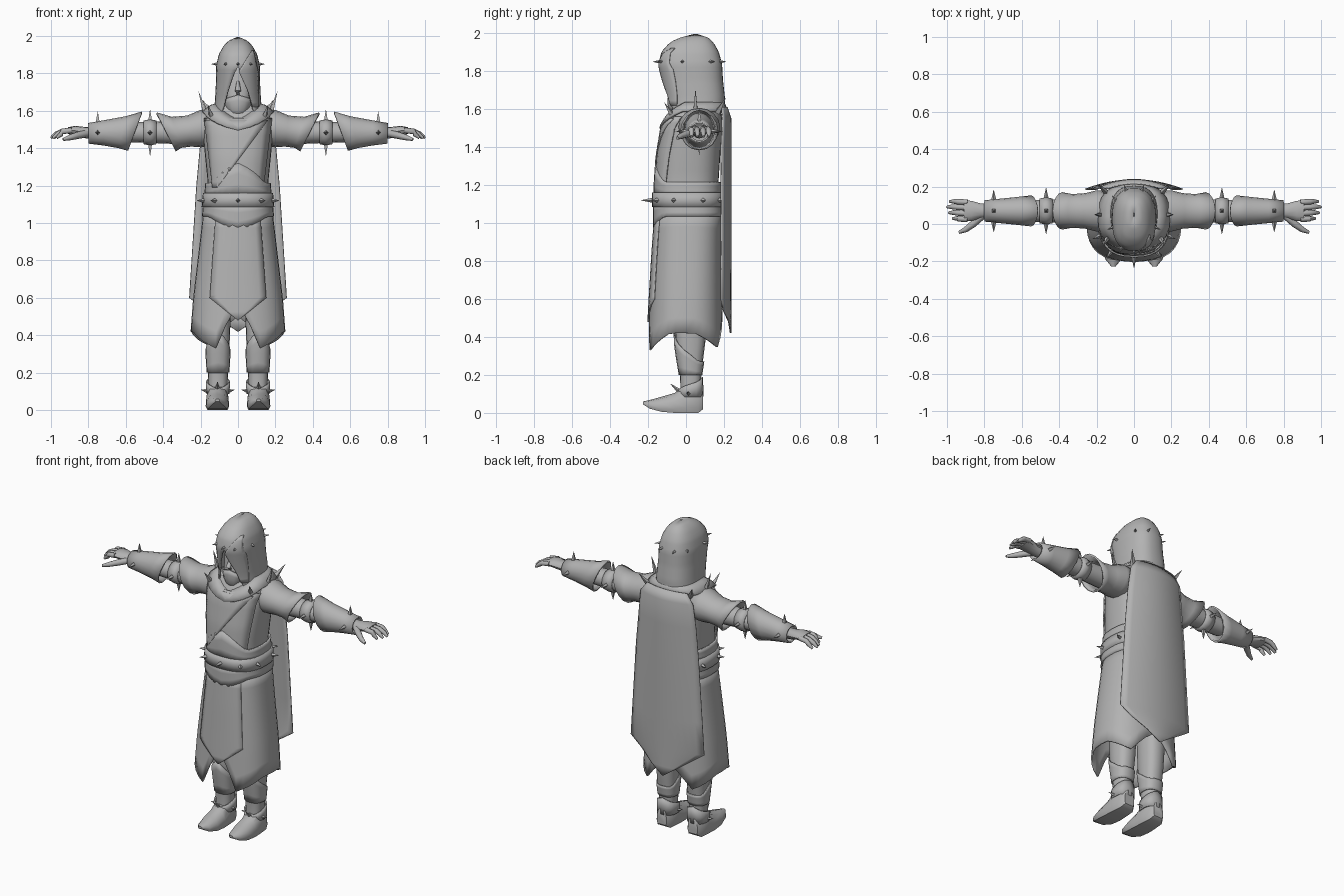
import bpy, bmesh, math
from mathutils import Vector

if "Cube" in bpy.data.objects:
    bpy.data.objects.remove(bpy.data.objects["Cube"])

mat = bpy.data.materials.new("cloth grey")
mat.diffuse_color = (0.45, 0.45, 0.45, 1)
mat.use_nodes = True
mat.node_tree.nodes["Principled BSDF"].inputs["Base Color"].default_value = mat.diffuse_color
P = 0.8                                   # squareness of body cross-sections


def interp(table, t):
    """Piecewise linear lookup in rows (key, value, value...)."""
    if t <= table[0][0]:
        return table[0][1:]
    for a, b in zip(table, table[1:]):
        if t <= b[0]:
            f = (t - a[0]) / (b[0] - a[0])
            return [u + (v - u) * f for u, v in zip(a[1:], b[1:])]
    return table[-1][1:]


def loft(name, rings, caps=False, thick=0, mirror=False, angle=35):
    bm = bmesh.new()
    vs = [[bm.verts.new(p) for p in r] for r in rings]
    for a, b in zip(vs, vs[1:]):
        for i in range(len(a) - 1):
            bm.faces.new((a[i], a[i + 1], b[i + 1], b[i]))
    if caps:
        bm.faces.new(vs[0][:-1])
        bm.faces.new(vs[-1][:-1])
    bmesh.ops.remove_doubles(bm, verts=bm.verts, dist=1e-4)
    bmesh.ops.dissolve_degenerate(bm, edges=bm.edges, dist=1e-5)
    bmesh.ops.recalc_face_normals(bm, faces=bm.faces)
    me = bpy.data.meshes.new(name)
    bm.to_mesh(me)
    bm.free()
    me.materials.append(mat)
    me.shade_smooth()
    me.set_sharp_from_angle(angle=math.radians(angle))
    ob = bpy.data.objects.new(name, me)
    bpy.context.collection.objects.link(ob)
    if thick:
        m = ob.modifiers.new("thickness", 'SOLIDIFY')
        m.thickness, m.offset = thick, 0
    if mirror:
        ob.modifiers.new("mirror", 'MIRROR')
    return ob


def spow(v):
    return math.copysign(abs(v) ** P, v)


def body_point(prof, deg, z, off=0, cx=0):
    """Point on a body profile; 0 degrees is the front, 90 is +x."""
    rx, yf, yb = interp(prof, z)
    a = math.radians(deg)
    return Vector((cx + (rx + off) * spow(math.sin(a)),
                   (yf + yb) / 2 - ((yb - yf) / 2 + off) * spow(math.cos(a)), z))


def shell(name, prof, low, high, off=0, rows=8, n=32, a0=lambda z: 0, cx=0, **kw):
    """Wrap a profile between two height rules given by angle from the front."""
    rings = []
    for j in range(rows + 1):
        ring = []
        for i in range(n + 1):
            d = 360 * i / n
            s = min(d, 360 - d)
            z = low(s) + (high(s) - low(s)) * j / rows
            o = a0(z)
            ring.append(body_point(prof, o + (360 - 2 * o) * i / n, z, off, cx))
        rings.append(ring)
    return loft(name, rings, **kw)


def patch(name, prof, rows, off, n=8, steps=12, thick=0.008):
    """Plate lying on the front of a profile; rows are (z, left x, right x)."""
    rings = []
    zs = sorted({r[0] for r in rows} | {rows[0][0] + (rows[-1][0] - rows[0][0]) * k / steps for k in range(steps)})
    for z in zs:
        l, r = interp(rows, z)
        rx, yf, yb = interp(prof, z)
        ring = []
        for i in range(n + 1):
            x = l + (r - l) * i / n
            k = max(0, 1 - min(1, abs(x) / (rx + off)) ** (2 / P)) ** (P / 2)
            ring.append((x, (yf + yb) / 2 - ((yb - yf) / 2 + off) * k, z))
        rings.append(ring)
    return loft(name, rings, thick=thick)


def arm(name, stations, yc=0.07, n=16, **kw):
    """Sleeve along x; stations are (x, z, half depth, half height, slant)."""
    return loft(name, [[(x + s * math.cos(t), yc + hy * math.sin(t), z + hz * math.cos(t))
                        for t in (2 * math.pi * i / n for i in range(n + 1))]
                       for x, z, hy, hz, s in stations], mirror=True, **kw)


def tube(name, pts, radii, n=8, mirror=True, angle=50):
    pts = [Vector(p) for p in pts]
    rings = []
    for k, (p, r) in enumerate(zip(pts, radii)):
        d = (pts[min(k + 1, len(pts) - 1)] - pts[max(k - 1, 0)]).normalized()
        u = d.orthogonal().normalized()
        if abs(d.z) < 0.9:
            u = d.cross(Vector((0, 0, 1))).normalized()
        w = d.cross(u)
        rings.append([p + r * (u * math.cos(t) + w * math.sin(t))
                      for t in (2 * math.pi * i / n for i in range(n + 1))])
    return loft(name, rings, caps=True, mirror=mirror, angle=angle)


def spike(name, base, direction, length, r=0.014, mirror=True):
    b, d = Vector(base), Vector(direction).normalized()
    tube(name, [b - d * 0.01, b + d * length * 0.2, b + d * length],
         [r, r * 0.75, 0.0006], n=4, mirror=mirror, angle=20)


# profiles: z, half width, front y, back y
TORSO = [(1.0, .178, -.155, .18), (1.2, .16, -.155, .17), (1.35, .175, -.145, .18),
         (1.5, .19, -.12, .19), (1.58, .185, -.09, .19), (1.63, .14, -.06, .17), (1.66, .08, -.02, .13)]
SKIRT = [(.33, .255, -.20, .19), (.6, .235, -.185, .185), (.85, .205, -.17, .18), (1.06, .18, -.155, .18)]
HOOD = [(1.58, .125, -.09, .2), (1.66, .118, -.10, .2), (1.75, .113, -.12, .19), (1.84, .112, -.14, .185),
        (1.9, .098, -.125, .168), (1.95, .07, -.08, .14), (1.98, .035, -.01, .105), (1.99, .003, .04, .06)]
LEG = [(.08, .05, -.03, .08), (.2, .053, -.03, .078), (.35, .062, -.055, .10), (.5, .068, -.06, .11), (.8, .075, -.07, .11)]

# body and robe
shell("torso", TORSO, lambda a: 1.0, lambda a: 1.66, rows=12, caps=True)
HEM = [(0, .57), (22.5, .33), (70, .42), (100, .42), (146, .345), (180, .5)]
shell("skirt", SKIRT, lambda a: interp(HEM, a)[0], lambda a: 1.06, rows=8, thick=.01)
patch("front_panel", SKIRT, [(.48, -.002, .002), (.6, -.15, .15), (1.02, -.12, .12)], .008)
shell("hip_wrap", TORSO, lambda a: 1.035 - .07 * max(0, 1 - a / 50), lambda a: 1.1, off=.012, rows=3, thick=.012)
shell("belt", TORSO, lambda a: 1.085, lambda a: 1.16, off=.016, rows=2, thick=.016)
shell("waist_wrap", TORSO, lambda a: 1.15, lambda a: 1.215 + .105 * max(0, 1 - a / 50), off=.01, rows=3, thick=.012)
patch("tabard", TORSO, [(1.19, -.135, .135), (1.56, -.18, .18)], .006)
patch("lapel", TORSO, [(1.19, -.135, -.11), (1.55, -.179, .16)], .012)
for a in (0, 35, 72, 110, 148):
    p = body_point(TORSO, a, 1.12, .024)
    c = Vector((0, .01, 1.12))
    spike("belt_spike", p, p - c, .058 if a == 0 else .04, mirror=a > 0)

# collar around the neck, dipping to a point in front
rings = []
for rx, yf, yb, z, dip in ((.11, -.09, .19, 1.635, .085), (.145, -.115, .2, 1.625, .10), (.19, -.135, .215, 1.59, .095)):
    rings.append([body_point([(0, rx, yf, yb)], 15 * i, 0) +
                  Vector((0, 0, z - dip * max(0, 1 - min(15 * i, 360 - 15 * i) / 75))) for i in range(25)])
loft("collar", rings, thick=.014)
for b, d, l in (((.14, -.07, 1.565), (.25, -.5, .8), .085), ((.175, .05, 1.585), (.3, 0, 1), .125),
                ((.15, .17, 1.59), (.4, .4, .7), .09)):
    spike("shoulder_spike", b, d, l, .018)

# hood, face and mask
OPEN = [(1.58, 40), (1.7, 23), (1.8, 6), (1.83, 0)]
shell("hood", HOOD, lambda a: 1.58, lambda a: 1.99, rows=24, a0=lambda z: interp(OPEN, z)[0], thick=.01)
patch("hood_overlap", HOOD, [(1.62, .078, .108), (1.7, .055, .108), (1.81, .004, .106), (1.92, .072, .082)], .006, thick=.006)
FACE = [(1.56, .03, -.06, .08), (1.61, .055, -.085, .1), (1.66, .075, -.085, .12), (1.74, .085, -.07, .13),
        (1.82, .08, -.06, .12), (1.88, .04, -.02, .09)]
shell("head", FACE, lambda a: 1.56, lambda a: 1.88, rows=10, n=16, caps=True)
tube("nose", [(0, -.065, 1.755), (0, -.10, 1.705), (0, -.08, 1.69)], [.008, .016, .01], mirror=False)
shell("mask", FACE, lambda a: 1.57, lambda a: 1.665 + .02 * max(0, 1 - a / 40), off=.008, rows=4, n=16, thick=.008)
for a in (0, 30, 80, 125, 162):
    p = body_point(HOOD, a, 1.85)
    spike("hood_spike", p, p - Vector((0, .02, 1.85)), .036, .011, mirror=a > 0)

# cape
CAPE = [(.42, .002, .235), (.6, .26, .235), (1.3, .215, .237), (1.55, .185, .235), (1.61, .14, .215)]
rings = []
for z in (.42, .48, .54, .6, .8, 1.0, 1.2, 1.4, 1.55, 1.61):
    w, y = interp(CAPE, z)
    full = max(w, .2)
    rings.append([(w * k / 6, y - .05 * (w * k / 6 / full) ** 2, z) for k in range(-6, 7)])
loft("cape", rings, thick=.008)

# arms
arm("shoulder_cap", [(.13, 1.505, .10, .09, 0), (.2, 1.505, .105, .095, 0), (.26, 1.492, .09, .078, .01),
                     (.33, 1.485, .085, .078, .025), (.385, 1.487, .095, .1, .05)], thick=.01)
arm("sleeve", [(.2, 1.49, .07, .07, 0), (.34, 1.485, .064, .062, 0), (.46, 1.485, .06, .057, 0),
               (.6, 1.485, .058, .052, 0)], caps=True)
arm("elbow_band", [(.435, 1.485, .063, .06, 0), (.47, 1.485, .07, .067, 0), (.505, 1.485, .063, .06, 0)], thick=.006)
arm("bracer", [(.55, 1.491, .078, .1, -.036), (.62, 1.486, .07, .08, -.02), (.72, 1.482, .06, .062, 0),
               (.8, 1.48, .052, .05, 0)], thick=.01)
for x, r, l in ((.47, .062, .062), (.75, .055, .058)):
    for dy, dz in ((0, 1), (0, -1), (1, 0), (-1, 0)):
        if x < .6 or dz >= 0:
            spike("arm_spike", (x, .07 + dy * r, 1.483 + dz * r), (0, dy, dz), l, .016)

# hands
arm("palm", [(.77, 1.48, .038, .034, 0), (.82, 1.484, .04, .03, 0), (.87, 1.494, .054, .026, 0),
             (.91, 1.494, .056, .018, 0)], caps=True, n=12)
for y, e in ((.025, .97), (.056, .99), (.087, 1.0), (.116, .985)):
    tube("finger", [(.89, y, 1.496), (.94, y + .003, 1.49), (e - .025, y + .005, 1.475), (e, y + .004, 1.455)],
         [.015, .015, .013, .007])
tube("thumb", [(.81, .045, 1.478), (.86, .0, 1.468), (.9, -.03, 1.457), (.935, -.045, 1.447)], [.02, .019, .015, .008])

# legs and boots
shell("leg", LEG, lambda a: .08, lambda a: .8, rows=10, n=16, cx=.107, caps=True, mirror=True)
shell("greave", LEG, lambda a: .2, lambda a: .27 + .15 * max(0, 1 - a / 120), off=.005, rows=4, n=16, cx=.107,
      thick=.006, mirror=True)
shell("ankle_cuff", LEG, lambda a: .085, lambda a: .115 + .075 * a / 180, off=.008, rows=2, n=16, cx=.107,
      thick=.008, mirror=True)
BOOT = [(.09, .02, .12, .035), (.065, 0, .15, .053), (0, 0, .15, .06), (-.06, 0, .105, .063),
        (-.13, .006, .085, .06), (-.19, .022, .068, .042), (-.227, .045, .06, .012)]
rings = []
for y, z0, z1, h in BOOT:
    half = [(h * .85, z0), (h, z0 + (z1 - z0) * .2), (h * .95, z0 + (z1 - z0) * .55),
            (h * .65, z0 + (z1 - z0) * .88), (0, z1)]
    sec = half + [(-x, z) for x, z in half[-2::-1]]
    rings.append([(.11 + x, y, z) for x, z in sec + sec[:1]])
loft("boot", rings, caps=True, mirror=True, angle=45)
for b, d in (((.11, -.035, .115), (0, -.75, .6)), ((.16, .015, .1), (1, -.2, .25)), ((.057, .015, .1), (-1, -.2, .25))):
    spike("ankle_spike", b, d, .06 if d[0] == 0 else .042, .014)
